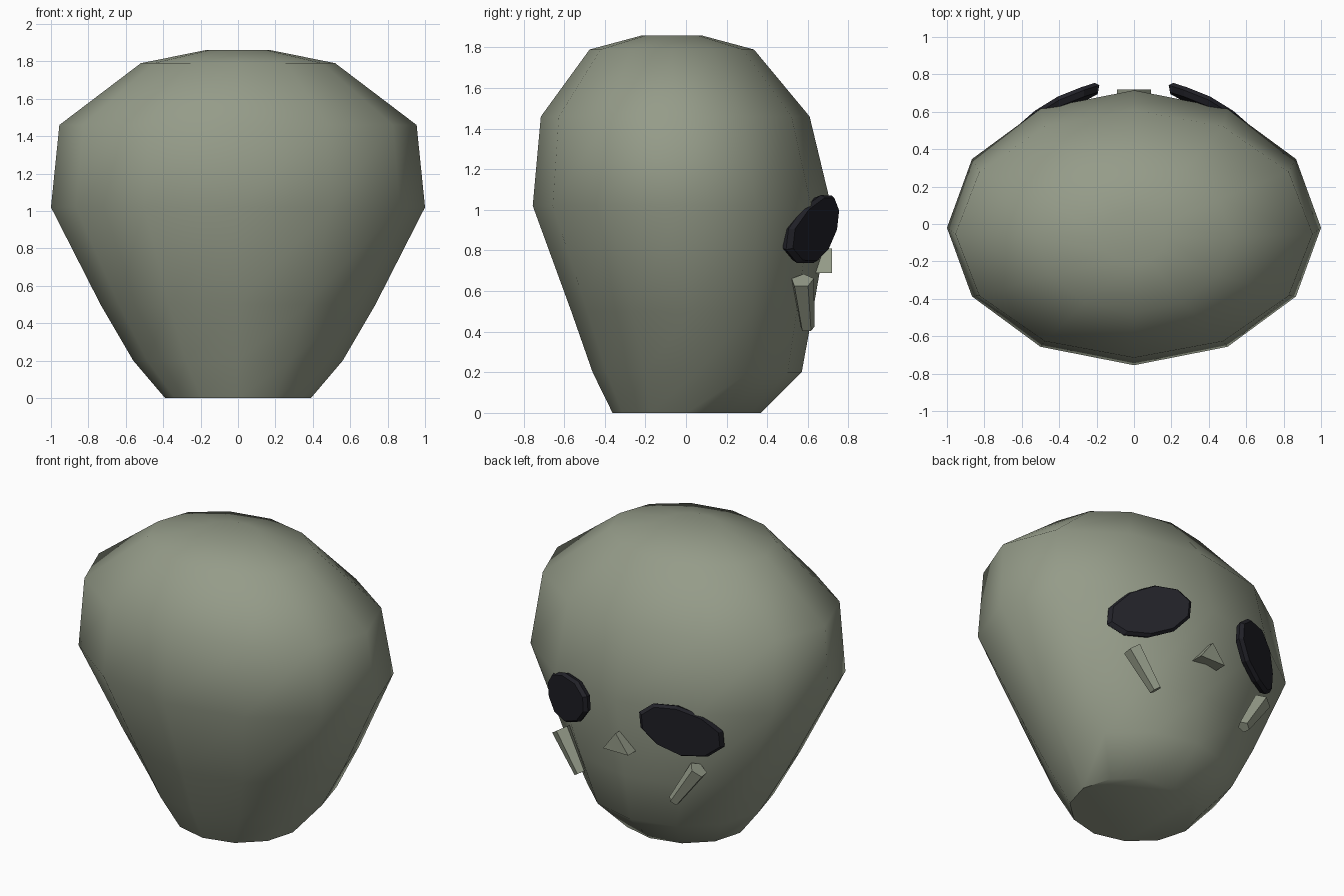
import bpy, bmesh, math
from mathutils import Vector

if "Cube" in bpy.data.objects:
    bpy.data.objects.remove(bpy.data.objects["Cube"])


def material(name, col):
    m = bpy.data.materials.new(name)
    m.diffuse_color = (*col, 1)
    m.use_nodes = True
    m.node_tree.nodes["Principled BSDF"].inputs["Base Color"].default_value = m.diffuse_color
    return m


SKIN = material("skin", (0.30, 0.33, 0.25))
DARK = material("dark_eye", (0.016, 0.016, 0.022))


def loft(name, rings, mat, smooth=None):
    """Join rings of equal point count, capping both ends."""
    bm = bmesh.new()
    vs = [[bm.verts.new(p) for p in r] for r in rings]
    n = len(vs[0])
    for a, b in zip(vs, vs[1:]):
        for i in range(n):
            j = (i + 1) % n
            bm.faces.new((a[i], a[j], b[j], b[i]))
    bm.faces.new(vs[0][::-1])
    bm.faces.new(vs[-1])
    bmesh.ops.recalc_face_normals(bm, faces=bm.faces[:])
    me = bpy.data.meshes.new(name)
    bm.to_mesh(me)
    bm.free()
    me.materials.append(mat)
    ob = bpy.data.objects.new(name, me)
    bpy.context.collection.objects.link(ob)
    if smooth:
        bpy.ops.object.select_all(action='DESELECT')
        ob.select_set(True)
        bpy.context.view_layer.objects.active = ob
        bpy.ops.object.shade_smooth_by_angle(angle=math.radians(smooth))
    return ob


def angles(n, start=0.0):
    return [start + 2 * math.pi * i / n for i in range(n)]


# Head: twelve-sided oval rings (z, half width, half depth, y centre)
PROFILE = [(0, .39, .365, .003), (.2, .56, .515, .055), (.5, .735, .595, .03),
           (1.02, 1.0, .735, -.02), (1.46, .955, .662, -.053),
           (1.79, .52, .405, -.07), (1.86, .175, .145, -.07)]
loft("head", [[(rx * math.cos(t), cy + ry * math.sin(t), z) for t in angles(12)]
              for z, rx, ry, cy in PROFILE], SKIN, 48)

# Nose: small triangular wedge
loft("nose", [[(0, y, .81), (.09, y, .69), (-.09, y, .69)] for y in (.60, .718)], SKIN)


# Eye: ten-sided slanted disc with a bevelled rim
def eye_ring(side, scale, depth):
    roll = math.radians(-25)
    pts = []
    for t in angles(10):
        u, v = .24 * scale * math.cos(t), .158 * scale * math.sin(t)
        dx = u * math.cos(roll) - v * math.sin(roll)
        dz = u * math.sin(roll) + v * math.cos(roll)
        y = .665 - .4 * dx - .35 * max(dx - .06, 0) + .1 * dz
        pts.append((side * (.41 + dx - .35 * depth), y - depth, .905 + dz))
    return pts


# Cheekbone: five-sided tapered bar
def cheek_rings(side):
    top, bottom = Vector((.49, .573, .652)), Vector((.335, .598, .42))
    q = (bottom - top).to_track_quat('Z', 'Y')
    rings = []
    for c, r in ((top, .058), (bottom, .037)):
        pts = [c + q @ Vector((r * math.cos(t), r * math.sin(t), 0)) for t in angles(5, .3)]
        rings.append([(side * p.x, p.y, p.z) for p in pts])
    return rings


for side, label in ((1, "right"), (-1, "left")):
    loft(label + "_eye", [eye_ring(side, .92, 0), eye_ring(side, 1, .02),
                          eye_ring(side, .92, .05)], DARK)
    loft(label + "_cheekbone", cheek_rings(side), SKIN)
